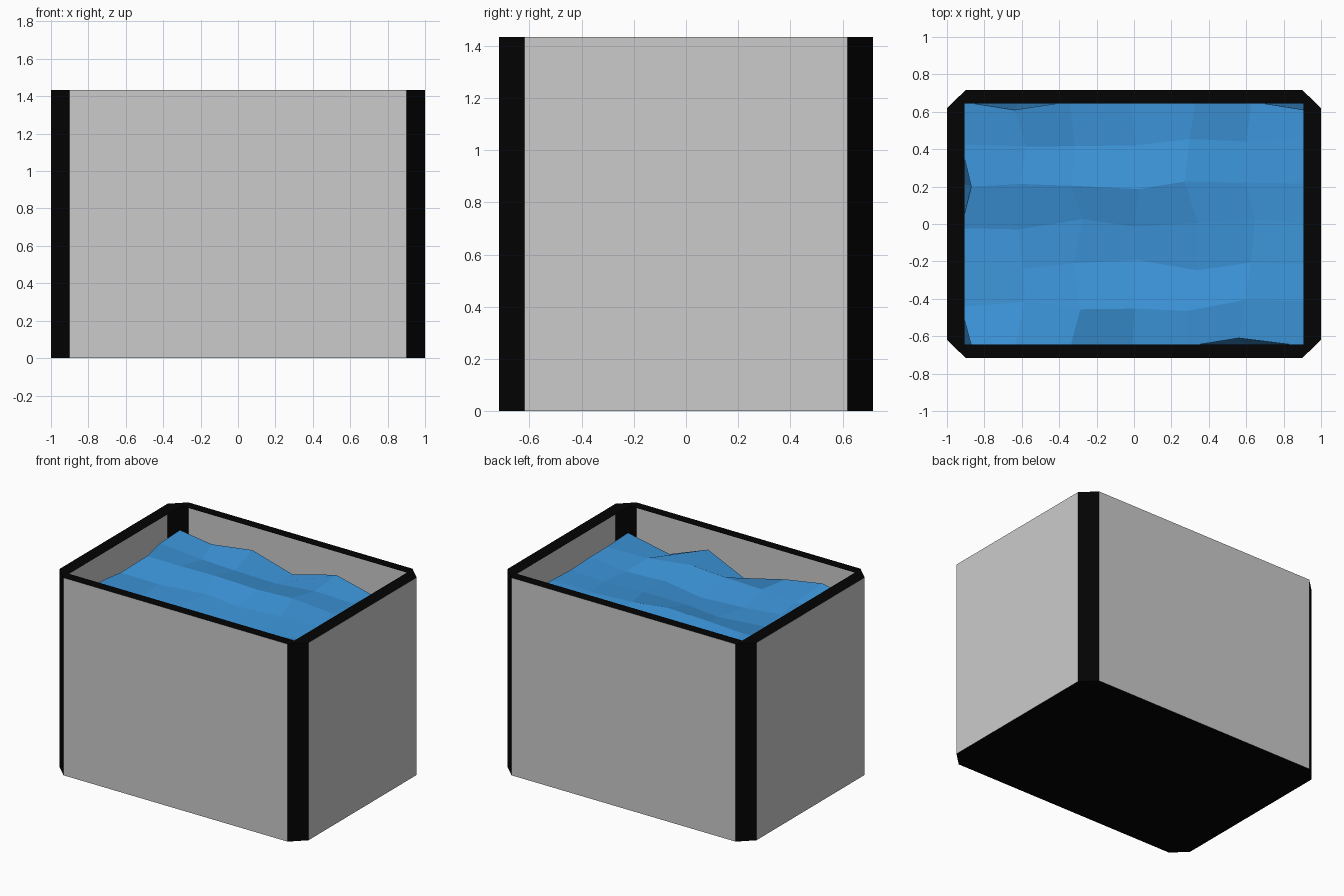
import bpy, random

if "Cube" in bpy.data.objects:
    bpy.data.objects.remove(bpy.data.objects["Cube"])

random.seed(4)
X, Y, H = 1.0, 0.716, 1.434     # outer half sizes and height
CX, CY = 0.9, 0.62              # where the corner chamfers start
IX, IY = 0.905, 0.645           # rim opening


def material(name, rgb):
    m = bpy.data.materials.new(name)
    m.diffuse_color = (*rgb, 1)
    m.use_nodes = True
    m.node_tree.nodes["Principled BSDF"].inputs["Base Color"].default_value = m.diffuse_color
    return m


def make(name, verts, faces, mat=None):
    me = bpy.data.meshes.new(name)
    me.from_pydata(verts, [], faces)
    ob = bpy.data.objects.new(name, me)
    bpy.context.collection.objects.link(ob)
    if mat:
        me.materials.append(mat)
    return ob


black = material("black_trim", (0.001, 0.001, 0.001))
blue = material("water_blue", (0.045, 0.30, 0.70))

# Chamfered outline, counter-clockwise; even edges are walls, odd edges are posts
outline = [(-CX, -Y), (CX, -Y), (X, -CY), (X, CY),
           (CX, Y), (-CX, Y), (-X, CY), (-X, -CY)]
names = ["front", "right", "back", "left"]
for i in range(8):
    a, b = outline[i], outline[(i + 1) % 8]
    quad = [(*a, 0), (*b, 0), (*b, H), (*a, H)]
    if i % 2 == 0:
        make(names[i // 2] + "_glass_wall", quad, [(0, 1, 2, 3)])
    else:
        make(f"corner_post_{i // 2 + 1}", quad, [(0, 1, 2, 3)], black)

# Bottom plate
make("bottom_plate", [(*p, 0) for p in outline], [tuple(range(7, -1, -1))], black)

# Flat top rim around a rectangular opening
inner = [(-IX, -IY), (IX, -IY), (IX, IY), (-IX, IY)]
rim_faces = []
for k in range(4):
    n = (k + 1) % 4
    rim_faces.append((2 * k, 2 * k + 1, 8 + n, 8 + k))
    rim_faces.append((2 * k + 1, (2 * k + 2) % 8, 8 + n))
make("top_rim", [(*p, H) for p in outline + inner], rim_faces, black)

# Water block: rippled low-poly surface with sides down to the floor
N = 6
WX, WY = 0.925, 0.655
ripples = [  # heights above 1 m in hundredths, front row first
    (24, 28, 23, 15, 28, 19, 23),
    (22, 22, 22, 23, 24, 23, 22),
    (22, 20, 19, 18, 19, 20, 22),
    (20, 20, 20, 20, 21, 21, 21),
    (25, 24, 25, 25, 24, 22, 22),
    (24, 22, 21, 20, 21, 21, 21),
    (25, 24, 26, 17, 26, 19, 23)]
# Edge points that dip in from the walls
dips = {(0, 0): (-0.87, -0.65), (0, 4): (-0.87, 0.20), (1, 6): (-0.64, 0.61),
        (6, 6): (0.91, 0.61), (5, 0): (0.56, -0.61)}
verts, faces = [], []
for j in range(N + 1):
    for i in range(N + 1):
        x = (i / N * 2 - 1) * WX
        y = (j / N * 2 - 1) * WY
        if 0 < i < N:
            x += random.uniform(-0.04, 0.04)
        if 0 < j < N:
            y += random.uniform(-0.035, 0.035)
        x, y = dips.get((i, j), (x, y))
        verts.append((x, y, 1 + ripples[j][i] / 100))
W = N + 1
for j in range(N):
    for i in range(N):
        a = j * W + i
        faces.append((a, a + 1, a + W + 1, a + W))
loop = ([i for i in range(N)] + [j * W + N for j in range(N)]
        + [N * W + i for i in range(N, 0, -1)] + [j * W for j in range(N, 0, -1)])
base = len(verts)
for v in loop:
    i, j = v % W, v // W
    verts.append(((i / N * 2 - 1) * WX, (j / N * 2 - 1) * WY, 0.003))
for k in range(len(loop)):
    n = (k + 1) % len(loop)
    faces.append((loop[n], loop[k], base + k, base + n))
faces.append(tuple(range(base + len(loop) - 1, base - 1, -1)))
make("water", verts, faces, blue)
